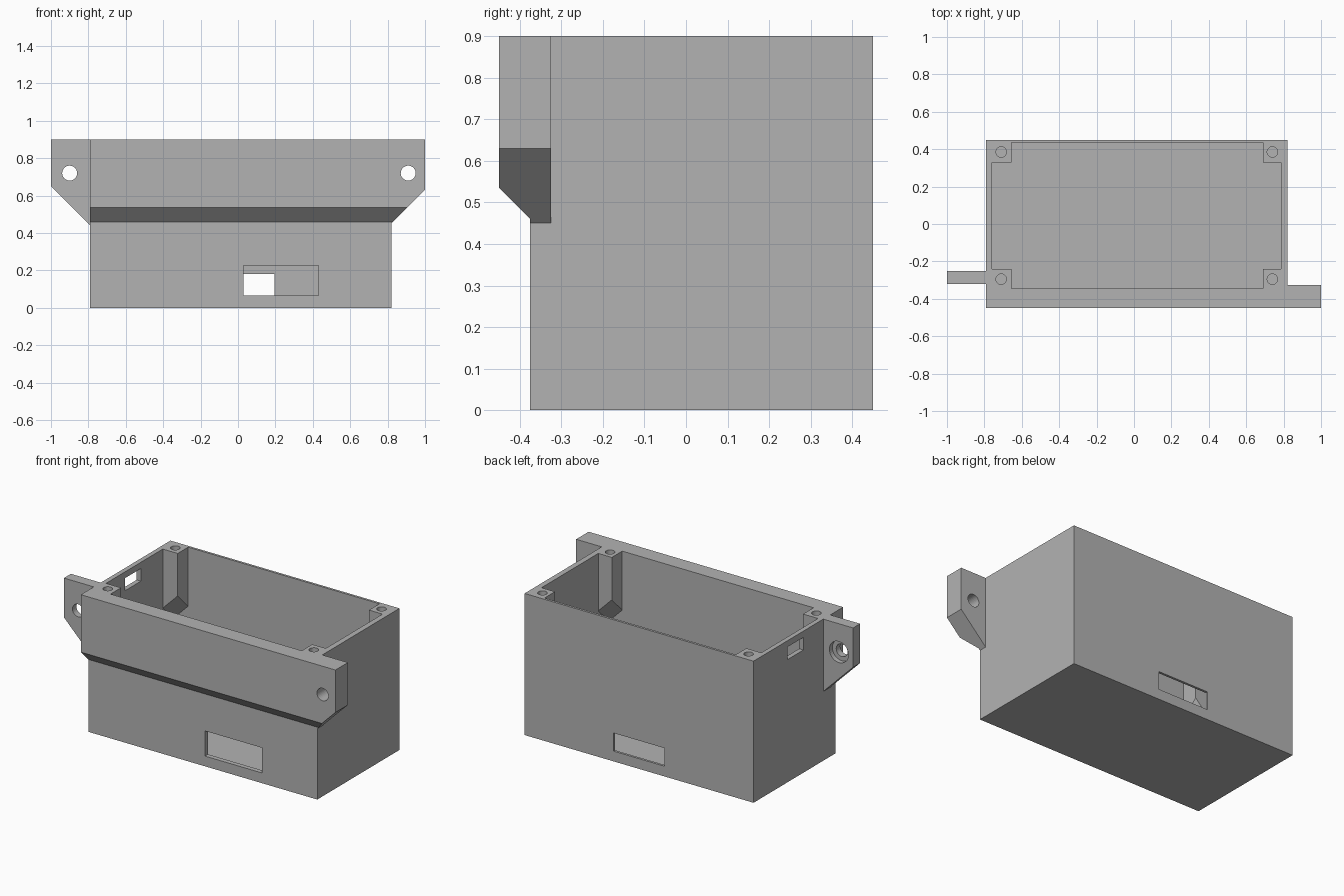
import bpy
import bmesh
from mathutils import Vector

if "Cube" in bpy.data.objects:
    bpy.data.objects.remove(bpy.data.objects["Cube"], do_unlink=True)

grey = bpy.data.materials.new("plain grey")
grey.use_nodes = True
grey.diffuse_color = (0.45, 0.45, 0.45, 1)
grey.node_tree.nodes["Principled BSDF"].inputs["Base Color"].default_value = grey.diffuse_color

TOP = 0.9


def finish(name, bm):
    bmesh.ops.recalc_face_normals(bm, faces=bm.faces)
    mesh = bpy.data.meshes.new(name)
    bm.to_mesh(mesh)
    bm.free()
    mesh.materials.append(grey)
    obj = bpy.data.objects.new(name, mesh)
    bpy.context.collection.objects.link(obj)
    return obj


def prism(name, points, axis, lo, hi):
    """Extrude a flat outline along an axis from lo to hi."""
    def place(a, b, c):
        return {"x": (c, a, b), "y": (a, c, b), "z": (a, b, c)}[axis]
    bm = bmesh.new()
    face = bm.faces.new([bm.verts.new(place(a, b, lo)) for a, b in points])
    grown = bmesh.ops.extrude_face_region(bm, geom=[face])["geom"]
    moved = [v for v in grown if isinstance(v, bmesh.types.BMVert)]
    bmesh.ops.translate(bm, verts=moved, vec=Vector(place(0, 0, hi - lo)))
    return finish(name, bm)


def box(name, x0, x1, y0, y1, z0, z1):
    return prism(name, [(x0, y0), (x1, y0), (x1, y1), (x0, y1)], "z", z0, z1)


def rod(name, a, b, radius, axis, lo, hi):
    bm = bmesh.new()
    bmesh.ops.create_circle(bm, segments=32, radius=radius)
    points = [(a + v.co.x, b + v.co.y) for v in bm.verts]
    bm.free()
    return prism(name, points, axis, lo, hi)


def combine(target, tool, operation):
    """Apply a boolean and discard the tool."""
    tool.hide_render = True
    mod = target.modifiers.new("join", "BOOLEAN")
    mod.object, mod.operation, mod.solver = tool, operation, "EXACT"
    bpy.context.view_layer.update()
    with bpy.context.temp_override(object=target, active_object=target):
        bpy.ops.object.modifier_apply(modifier=mod.name)
    bpy.data.objects.remove(tool, do_unlink=True)


# Open box
case = box("case", -0.79, 0.82, -0.375, 0.45, 0, TOP)
combine(case, box("cavity", -0.76, 0.785, -0.345, 0.435, 0.03, 1), "DIFFERENCE")

# Corner screw posts, each with a sloped underside running down to the walls
corners = [(x, y) for x in ((-0.77, -0.655, -0.71), (0.8, 0.69, 0.74))
           for y in ((-0.355, -0.24, -0.295), (0.442, 0.33, 0.385))]
for (xw, xi, xh), (yw, yi, yh) in corners:
    post = box("post", min(xw, xi), max(xw, xi), min(yw, yi), max(yw, yi), 0, TOP)
    for v in post.data.vertices:
        if v.co.z < 0.1:
            v.co.z = 0.63 - abs(v.co.x - xi) - abs(v.co.y - yi)
    combine(case, post, "UNION")
    combine(case, rod("screw_hole", xh, yh, 0.028, "z", 0.7, 1), "DIFFERENCE")

# Front lip with its mounting ear
lip = prism("lip", [(-0.79, -0.45), (1, -0.45), (1, -0.325), (0.815, -0.325),
                    (0.815, -0.37), (-0.79, -0.37)], "z", 0.45, TOP)
combine(lip, prism("under_bevel", [(-0.47, 0.555), (-0.36, 0.445), (-0.36, 0.4), (-0.47, 0.4)],
                   "x", -0.9, 0.82), "DIFFERENCE")
combine(lip, prism("ear_under_bevel", [(-0.47, 0.555), (-0.375, 0.46), (-0.375, 0.4), (-0.47, 0.4)],
                   "x", 0.81, 1.1), "DIFFERENCE")
combine(lip, prism("ear_bevel", [(1.1, 0.73), (0.8, 0.43), (0.8, 0.4), (1.1, 0.4)],
                   "y", -0.5, -0.3), "DIFFERENCE")
combine(lip, rod("ear_hole", 0.91, 0.72, 0.04, "y", -0.5, -0.3), "DIFFERENCE")
combine(case, lip, "UNION")

# Side ear with a counterbored hole
ear = prism("ear", [(-1, TOP), (-1, 0.65), (-0.785, 0.435), (-0.785, TOP)], "y", -0.32, -0.25)
combine(ear, rod("ear_hole", -0.9, 0.72, 0.04, "y", -0.4, -0.2), "DIFFERENCE")
combine(ear, rod("counterbore", -0.9, 0.72, 0.067, "y", -0.28, -0.2), "DIFFERENCE")
combine(case, ear, "UNION")

# Cable openings in the front, back and side walls
combine(case, box("front_slot", 0.03, 0.43, -0.4, -0.3, 0.065, 0.225), "DIFFERENCE")
combine(case, box("back_slot", -0.165, 0.195, 0.4, 0.5, 0.065, 0.18), "DIFFERENCE")
combine(case, box("side_slot", -0.85, -0.72, -0.05, 0.11, 0.78, 0.86), "DIFFERENCE")
